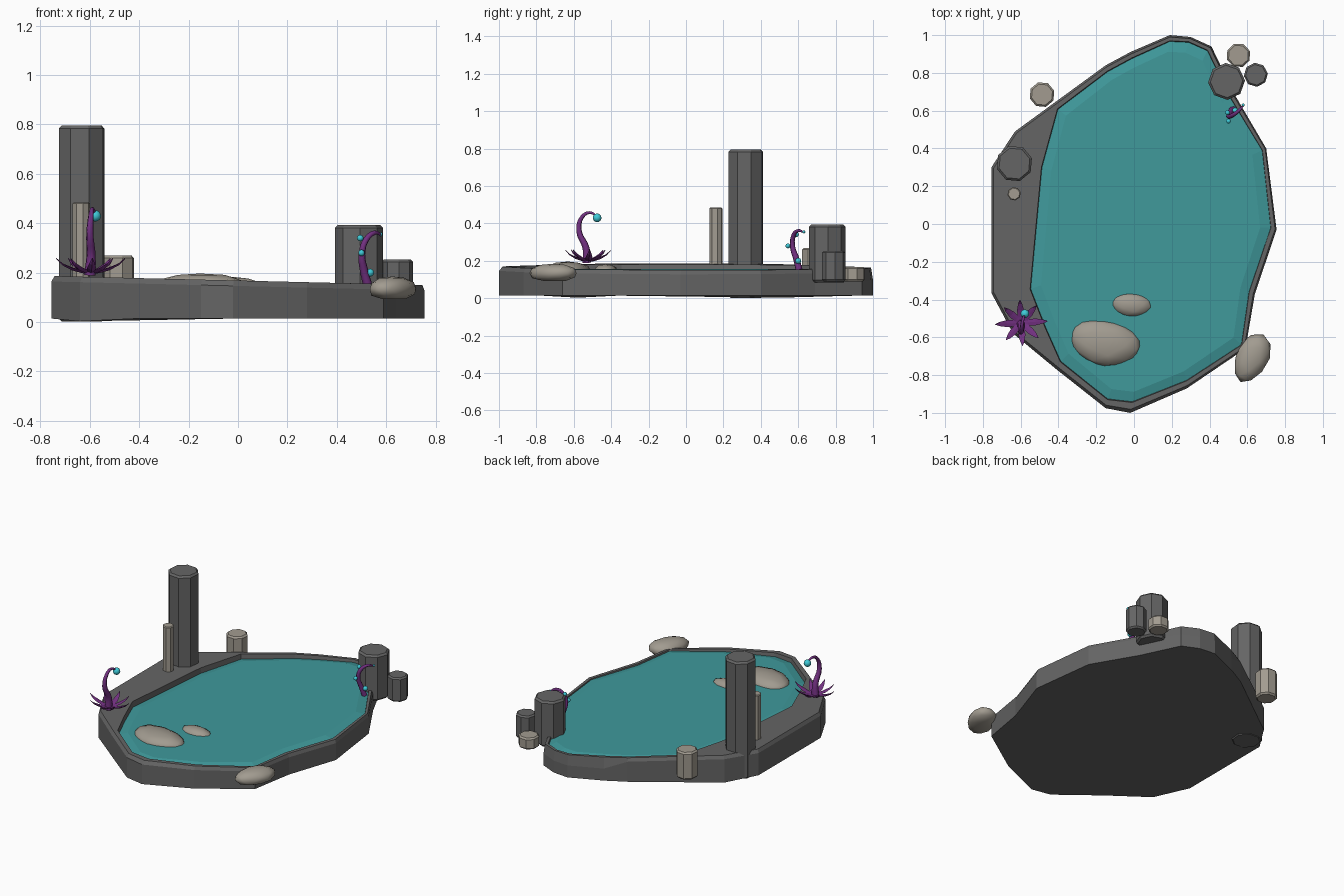
import bpy, bmesh, math, random
from mathutils import Vector, Matrix

if "Cube" in bpy.data.objects:
    bpy.data.objects.remove(bpy.data.objects["Cube"])

random.seed(4)


def material(name, rgb):
    m = bpy.data.materials.new(name)
    m.diffuse_color = (*rgb, 1)
    m.use_nodes = True
    m.node_tree.nodes["Principled BSDF"].inputs["Base Color"].default_value = m.diffuse_color
    return m


DARK = material("dark_stone", (0.13, 0.13, 0.13))
PALE = material("pale_stone", (0.36, 0.33, 0.28))
TEAL = material("water", (0.05, 0.32, 0.33))
PURPLE = material("purple", (0.17, 0.03, 0.22))
GLOW = material("glow", (0.05, 0.6, 0.7))


def finish(bm, name, mat, smooth=False):
    bmesh.ops.recalc_face_normals(bm, faces=bm.faces)
    me = bpy.data.meshes.new(name)
    bm.to_mesh(me)
    bm.free()
    me.materials.append(mat)
    for p in me.polygons:
        p.use_smooth = smooth
    ob = bpy.data.objects.new(name, me)
    bpy.context.collection.objects.link(ob)
    return ob


def loft(name, rings, mat, smooth=False):
    bm = bmesh.new()
    vs = [[bm.verts.new(p) for p in r] for r in rings]
    n = len(rings[0])
    for a, b in zip(vs, vs[1:]):
        for i in range(n):
            j = (i + 1) % n
            bm.faces.new((a[i], a[j], b[j], b[i]))
    bm.faces.new(vs[0])
    bm.faces.new(vs[-1])
    return finish(bm, name, mat, smooth)


# Pool outlines, matching outer and inner points
outer = [(.19, 1), (.30, .99), (.41, .94), (.53, .69), (.70, .40), (.755, -.03),
         (.64, -.37), (.59, -.66), (.28, -.87), (-.02, -1), (-.15, -.975), (-.41, -.77),
         (-.64, -.58), (-.755, -.365), (-.755, .30), (-.63, .49), (-.15, .84), (-.02, .91)]
inner = [(.19, .97), (.29, .965), (.39, .92), (.505, .68), (.68, .39), (.725, -.02),
         (.61, -.36), (.57, -.64), (.28, -.83), (-.01, -.945), (-.14, -.93), (-.39, -.73),
         (-.47, -.55), (-.55, -.345), (-.49, .30), (-.405, .61), (-.14, .81), (-.01, .88)]


def rim_z(x):
    return 0.168 - 0.024 * x


# Stone basin, with a slightly uneven underside and chamfered upper edge
bottom = [(x, y, .003 if abs(x + .635) < .01 else .014) for x, y in outer]
side = [(x, y, .095 if y > .9 else rim_z(x) - .022) for x, y in outer]
lip = [(o[0] + (i[0] - o[0]) * .28, o[1] + (i[1] - o[1]) * .35, rim_z(o[0]))
       if o[0] > -.5 else (o[0] * .985, o[1] * .985, rim_z(o[0]))
       for o, i in zip(outer, inner)]
edge = [(x, y, rim_z(x)) for x, y in inner]
floor = [(x * .99, y * .99, .115) for x, y in inner]
loft("stone_basin", [bottom, side, lip, edge, floor], DARK)

# Water, gently domed
cx, cy = .09, 0
loft("water_surface", [
    [(x, y, .12) for x, y in inner],
    [(x, y, .143) for x, y in inner],
    [(cx + (x - cx) * .91, cy + (y - cy) * .94, .156) for x, y in inner]], TEAL)


# Stone columns: x, y, radius, bottom, top
def column(name, x, y, r, z0, z1, mat, turn):
    c = min(.012, r * .15)

    def ring(rad, z):
        return [(x + rad * math.cos(turn + i * math.pi / 4),
                 y + rad * math.sin(turn + i * math.pi / 4), z) for i in range(8)]
    loft(name, [ring(r - c, z0), ring(r, z0 + c), ring(r, z1 - c), ring(r - c, z1)], mat)


column("tall_column", -.633, .32, .097, .002, .795, DARK, .3)
column("thin_column", -.635, .16, .036, .10, .485, PALE, .2)
column("back_left_column", -.487, .685, .068, .085, .27, PALE, .3)
column("back_right_column", .49, .755, .098, .085, .393, DARK, .05)
column("outer_column", .645, .79, .064, .09, .253, DARK, .1)
column("short_column", .553, .893, .065, .09, .168, PALE, .35)


# Boulders: flattened faceted stones
def boulder(name, loc, size, turn):
    bm = bmesh.new()
    bmesh.ops.create_icosphere(bm, subdivisions=2, radius=1)
    for v in bm.verts:
        v.co *= random.uniform(.95, 1.03)
        v.co.x *= 1 + .12 * v.co.y
        v.co.z = max(v.co.z, -.8)
    bm.transform(Matrix.Translation(loc) @ Matrix.Rotation(turn, 4, 'Z')
                 @ Matrix.Diagonal((*size, 1)))
    finish(bm, name, PALE, True)


boulder("large_boulder", (-.155, -.63, .145), (.195, .125, .053), -.2)
boulder("small_boulder", (-.012, -.43, .145), (.11, .065, .038), -.08)
boulder("rim_boulder", (.625, -.71, .135), (.09, .14, .052), -.45)


# Tapered curling stems
def stem(name, pts, radii):
    cu = bpy.data.curves.new(name, 'CURVE')
    cu.dimensions = '3D'
    cu.bevel_depth = 1
    cu.bevel_resolution = 1
    cu.resolution_u = 4
    cu.use_fill_caps = True
    sp = cu.splines.new('BEZIER')
    sp.bezier_points.add(len(pts) - 1)
    for b, p, r in zip(sp.bezier_points, pts, radii):
        b.co, b.radius = p, r
        b.handle_left_type = b.handle_right_type = 'AUTO'
    cu.materials.append(PURPLE)
    bpy.context.collection.objects.link(bpy.data.objects.new(name, cu))


def orb(name, loc, r):
    bm = bmesh.new()
    bmesh.ops.create_uvsphere(bm, u_segments=12, v_segments=8, radius=r,
                              matrix=Matrix.Translation(loc))
    finish(bm, name, GLOW, True)


# Front-left plant
stem("front_stem", [(-.60, -.53, .19), (-.595, -.535, .27), (-.60, -.572, .36),
                    (-.595, -.555, .435), (-.59, -.515, .458), (-.58, -.48, .442)],
     [.024, .019, .015, .011, .008, .006])
orb("front_orb", (-.578, -.475, .43), .023)


# Leaves: pointed blades of diamond section, arching outward and up
def leaf(name, base, angle, length):
    rings = []
    for t, z, w in [(0, 0, .010), (.25, .006, .017), (.55, .018, .018),
                    (.82, .036, .011), (1, .058, .001)]:
        rings.append([Matrix.Rotation(angle, 3, 'Z') @ Vector(p) + base for p in
                      [(t * length, w, z + .004), (t * length, 0, z + w * .35),
                       (t * length, -w, z + .004), (t * length, 0, z - w * .35)]])
    loft(name, rings, PURPLE)


for i in range(8):
    leaf(f"leaf_{i + 1}", Vector((-.597, -.523, .198)), i * math.pi / 4 + .06,
         .14 if i % 4 == 0 else .122)

# Back-right plant
stem("back_stem", [(.525, .605, .15), (.51, .59, .21), (.502, .57, .275),
                   (.52, .575, .335), (.555, .60, .362), (.58, .63, .352)],
     [.019, .017, .014, .012, .009, .004])
for i, (p, r) in enumerate([((.535, .60, .20), .016), ((.50, .545, .28), .013),
                            ((.495, .59, .34), .013), ((.578, .63, .355), .008)]):
    orb(f"back_orb_{i + 1}", p, r)
